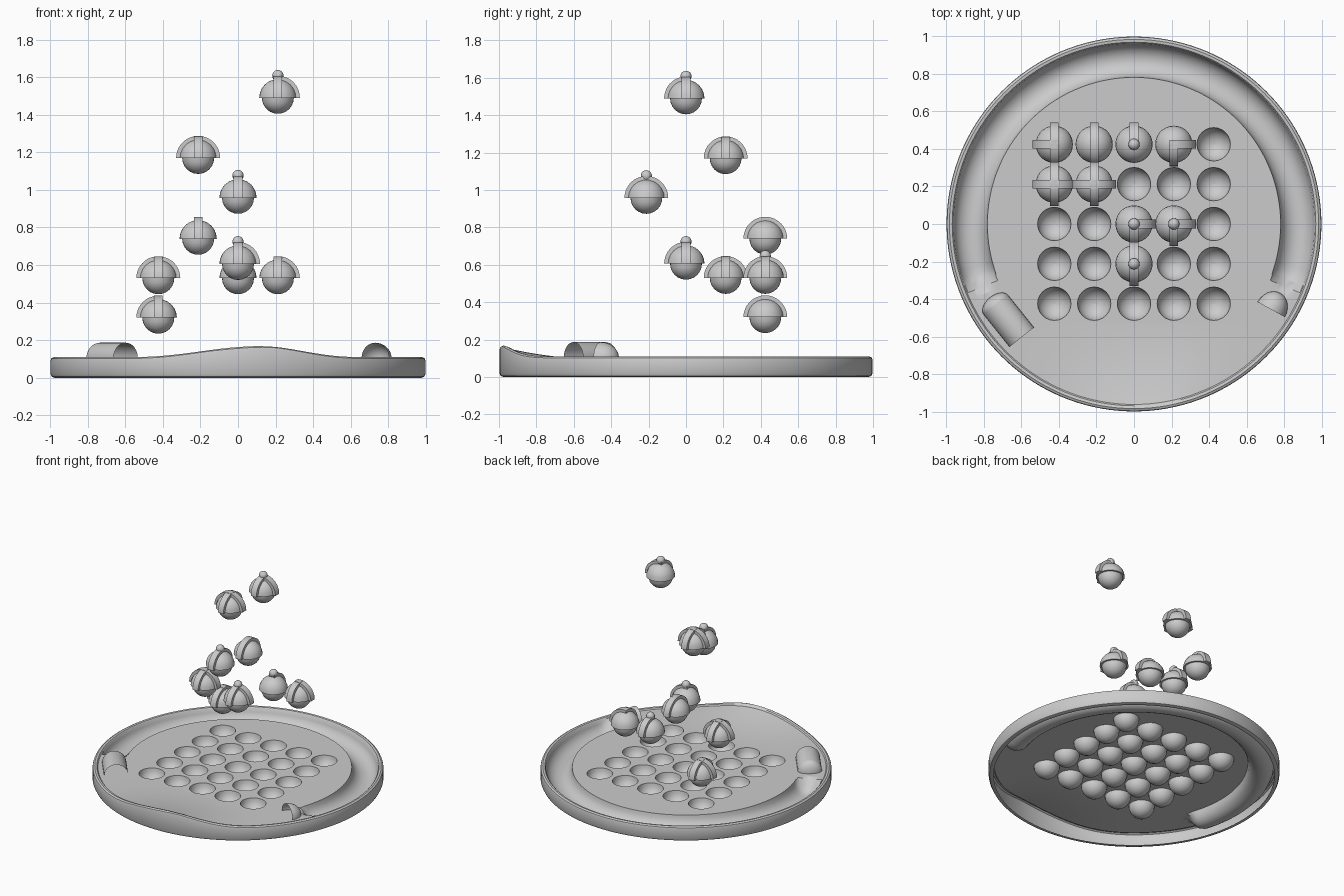
import bpy, bmesh, math
from math import sin, cos, pi, radians, hypot, atan2, sqrt

if "Cube" in bpy.data.objects:
    bpy.data.objects.remove(bpy.data.objects["Cube"])

PITCH, PLATE_Z, GROOVE_R, GROOVE_W = 0.212, 0.10, 0.87, 0.09


def finish(name, bm, angle=35):
    bmesh.ops.remove_doubles(bm, verts=bm.verts, dist=1e-4)
    bmesh.ops.recalc_face_normals(bm, faces=bm.faces)
    mesh = bpy.data.meshes.new(name)
    bm.to_mesh(mesh)
    bm.free()
    ob = bpy.data.objects.new(name, mesh)
    bpy.context.collection.objects.link(ob)
    bpy.ops.object.select_all(action='DESELECT')
    bpy.context.view_layer.objects.active = ob
    ob.select_set(True)
    bpy.ops.object.shade_smooth_by_angle(angle=radians(angle))
    return ob


def skin(bm, rows, closed=True):
    """Bridge rows of points with quads."""
    rows = [[bm.verts.new(p) for p in row] for row in rows]
    n = len(rows[0])
    for a, b in zip(rows, rows[1:]):
        for i in range(n if closed else n - 1):
            j = (i + 1) % n
            bm.faces.new((a[i], a[j], b[j], b[i]))


def smooth(t):
    t = max(0.0, min(1.0, t))
    return t * t * (3 - 2 * t)


def tray_z(x, y):
    """Flat plate with a wavy raised lip at the front."""
    t = max(0.0, min(1.0, (-y - 0.53) / 0.45))
    hump = 0.06 * smooth((x + 0.6) / 0.75) * smooth((0.68 - x) / 0.53)
    return PLATE_Z + hump * t ** 1.8


def groove_depth(x, y):
    """Round-bottomed channel that ends left and right of the front tray."""
    a = radians(17)
    ex, ey = GROOVE_R * cos(a), -GROOVE_R * sin(a)
    if y > 0 or atan2(-y, abs(x)) < a:
        d = abs(hypot(x, y) - GROOVE_R)
    else:
        d = hypot(abs(x) - ex, y - ey)
    return sqrt(max(0.0, GROOVE_W ** 2 - d * d))


def ring(r, z, n):
    return [(r * cos(2 * pi * i / n), r * sin(2 * pi * i / n), z) for i in range(n)]


# Board: plate border, groove, rim and outer wall
bm = bmesh.new()
N = 144
ang = [2 * pi * i / N for i in range(N)]
square = [0.53 / max(abs(cos(a)), abs(sin(a))) for a in ang]
rows = []
for t in (0, 0.25, 0.5, 0.75, 1):
    radii = [s + (GROOVE_R - GROOVE_W - s) * t for s in square]
    rows.append([(r * cos(a), r * sin(a), tray_z(r * cos(a), r * sin(a)))
                 for r, a in zip(radii, ang)])
for k in range(1, 11):
    r = GROOVE_R - GROOVE_W * cos(pi * k / 10)
    pts = [(r * cos(a), r * sin(a)) for a in ang]
    rows.append([(x, y, tray_z(x, y) - groove_depth(x, y)) for x, y in pts])
for r, lift in ((0.967, 0.008), (0.982, 0.01), (0.994, 0.003), (0.997, -0.008)):
    rows.append([(r * cos(a), r * sin(a), tray_z(r * cos(a), r * sin(a)) + lift) for a in ang])
for r, z in ((0.997, 0.02), (0.99, 0.006), (0.975, 0.0), (0.962, 0.002)):
    rows.append(ring(r, z, N))
skin(bm, rows)

# Board: five by five dimples, each in its own square cell
for ix in range(-2, 3):
    for iy in range(-2, 3):
        cx, cy, n, R = ix * PITCH, iy * PITCH, 24, 0.089
        cell = []
        for i in range(n):
            a = 2 * pi * i / n
            s = PITCH / 2 / max(abs(cos(a)), abs(sin(a)))
            cell.append((s * cos(a), s * sin(a), PLATE_Z))
        cell = [cell] + [ring(R * cos(radians(e)), PLATE_Z - R * sin(radians(e)), n)
                         for e in (0, 15, 30, 45, 60, 75, 89.9)]
        skin(bm, [[(x + cx, y + cy, z) for x, y, z in row] for row in cell])
finish("board", bm)


# Hoods over the groove ends
def hood(name, x, y, yaw, length, cap, R=0.083):
    bm = bmesh.new()
    dx, dy = cos(yaw), sin(yaw)
    stations = [(-cap * cos(radians(a)), R * sin(radians(a))) for a in (1, 15, 30, 45, 60, 75, 90)]
    if length > 0:
        stations.append((length, R))
    rows = []
    for s, r in stations:
        row = []
        for k in range(17):
            a = pi * k / 16
            side = r * cos(a)
            row.append((x + s * dx - side * dy, y + s * dy + side * dx, 0.104 + r * sin(a)))
        rows.append(row)
    skin(bm, rows, closed=False)
    finish(name, bm)


hood("left_hood", -0.735, -0.43, atan2(-0.20, 0.16), 0.22, 0.05)
hood("right_hood", 0.73, -0.455, atan2(-0.155, -0.085), 0.0, 0.10)


# Marbles: small lower bowl, larger upper dome, curved straps and optional knob
def marble(name, ix, iy, z, arms, knob):
    bm = bmesh.new()
    low, high, n = 0.085, 0.099, 28
    rows = [ring(low * cos(radians(e)), low * sin(radians(e)), n)
            for e in (-89.9, -75, -60, -45, -30, -15, 0)]
    rows += [ring(high * cos(radians(e)), high * sin(radians(e)), n)
             for e in (0, 15, 30, 45, 60, 75, 89.9)]
    skin(bm, rows)
    # each arm is a swept quarter arch, slightly past the top so arms join
    for arm in arms:
        yaw = {'E': 0, 'N': pi / 2, 'W': pi, 'S': -pi / 2}[arm]
        w, rows = 0.023, []
        for k in range(13):
            e = radians(101 * k / 12)
            row = []
            for r, s in ((0.08, -w), (0.117, -w), (0.117, w), (0.08, w)):
                u = r * cos(e)
                row.append((u * cos(yaw) - s * sin(yaw), u * sin(yaw) + s * cos(yaw), r * sin(e)))
            rows.append(row)
        part = bmesh.new()
        skin(part, rows)
        bmesh.ops.holes_fill(part, edges=part.edges, sides=4)
        tmp = bpy.data.meshes.new("strap_part")
        part.to_mesh(tmp)
        part.free()
        bm.from_mesh(tmp)
        bpy.data.meshes.remove(tmp)
    if knob:
        top = bmesh.ops.create_uvsphere(bm, u_segments=16, v_segments=10, radius=0.03)['verts']
        bmesh.ops.translate(bm, verts=top, vec=(0, 0, 0.118))
    ob = finish(name, bm)
    ob.location = (ix * PITCH, iy * PITCH, z)


MARBLES = [(1, 0, 1.49, "ES", True), (-1, 1, 1.17, "NESW", False),
           (0, -1, 0.958, "NS", True), (-1, 2, 0.74, "NS", False),
           (0, 0, 0.606, "ES", True), (-2, 1, 0.53, "NESW", False),
           (1, 2, 0.53, "ES", False), (0, 2, 0.53, "N", True),
           (-2, 2, 0.32, "NSW", False)]
for i, spec in enumerate(MARBLES):
    marble(f"marble_{i + 1}", *spec)
